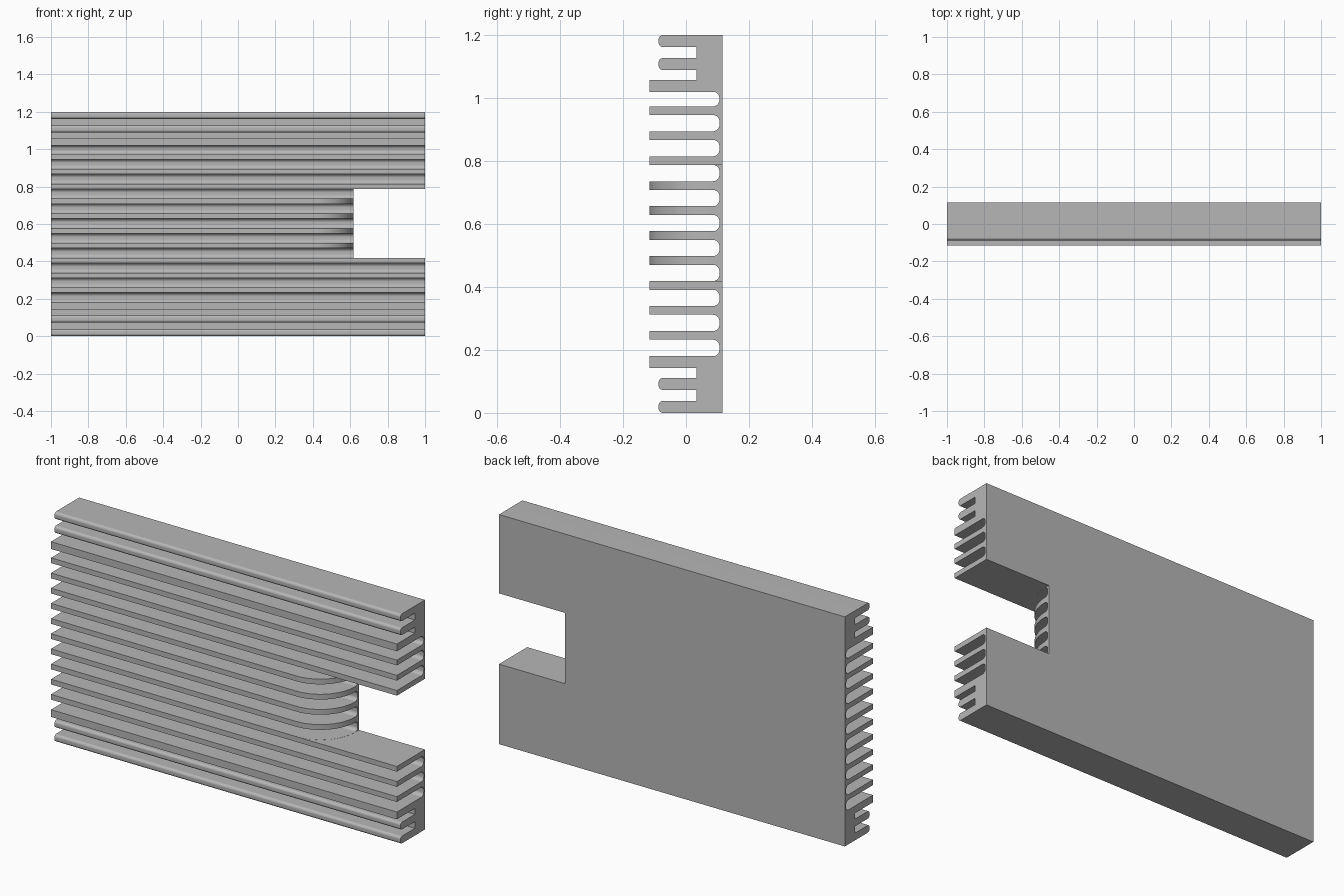
import bpy, bmesh, math
from mathutils import Vector

cube = bpy.data.objects.get("Cube")
if cube:
    bpy.data.objects.remove(cube, do_unlink=True)

HEIGHT, FRONT, BACK = 1.2, -0.116, 0.116
SHORT_TIP, SHORT_FLOOR, SLOT_FLOOR = -0.087, 0.033, 0.106
PITCH, THICK, FIRST, COUNT = 0.0793, 0.0275, 0.2462, 10
NOTCH_X, NOTCH_R = 0.618, 0.2

metal = bpy.data.materials.new("bare grey metal")
metal.use_nodes = True
grey = (0.47, 0.47, 0.47, 1)
metal.diffuse_color = grey
metal.node_tree.nodes["Principled BSDF"].inputs["Base Color"].default_value = grey


def rounded(corners, steps=8):
    """Outline from (u, v, radius) corners, each right angle filleted."""
    out = []
    for i, (u, v, r) in enumerate(corners):
        p = Vector((u, v))
        if r == 0:
            out.append(p)
            continue
        a = (Vector(corners[i - 1][:2]) - p).normalized() * r
        b = (Vector(corners[(i + 1) % len(corners)][:2]) - p).normalized() * r
        for k in range(steps + 1):
            t = math.pi / 2 * k / steps
            out.append(p + a * (1 - math.sin(t)) + b * (1 - math.cos(t)))
    return out


def prism(name, points, offset):
    """Solid made by sweeping a closed 3D outline along an offset."""
    bm = bmesh.new()
    face = bm.faces.new([bm.verts.new(p) for p in points])
    moved = bmesh.ops.extrude_face_region(bm, geom=[face])["geom"]
    bmesh.ops.translate(bm, vec=offset,
                        verts=[g for g in moved if isinstance(g, bmesh.types.BMVert)])
    bmesh.ops.recalc_face_normals(bm, faces=bm.faces)
    mesh = bpy.data.meshes.new(name)
    bm.to_mesh(mesh)
    bm.free()
    mesh.materials.append(metal)
    obj = bpy.data.objects.new(name, mesh)
    bpy.context.collection.objects.link(obj)
    return obj


# Fins as (bottom, top, tip, tip radius, floor of slot above, slot radius)
fins = [(0, 0.038, SHORT_TIP, 0.014, SHORT_FLOOR, 0),
        (0.073, 0.111, SHORT_TIP, 0.014, SHORT_FLOOR, 0),
        (0.142, 0.18, FRONT, 0, SLOT_FLOOR, 0.02)]
for i in range(COUNT):
    z = FIRST + i * PITCH
    fins.append((z - THICK / 2, z + THICK / 2, FRONT, 0, SLOT_FLOOR, 0.02))
fins += [(HEIGHT - 0.18, HEIGHT - 0.142, FRONT, 0, SHORT_FLOOR, 0),
         (HEIGHT - 0.111, HEIGHT - 0.073, SHORT_TIP, 0.014, SHORT_FLOOR, 0),
         (HEIGHT - 0.038, HEIGHT, SHORT_TIP, 0.014, BACK, 0)]

# Comb-shaped cross-section in (y, z)
section = [(BACK, 0, 0)]
for i, (low, high, tip, tip_r, floor, floor_r) in enumerate(fins):
    section += [(tip, low, tip_r), (tip, high, tip_r)]
    if i < len(fins) - 1:
        section += [(floor, high, floor_r), (floor, fins[i + 1][0], floor_r)]
section.append((BACK, HEIGHT, 0))
sink = prism("finned_heat_sink", [(-1, p.x, p.y) for p in rounded(section)], (2, 0, 0))

# Side notch with the neighbouring fin ends rounded off
low = fins[5][1] - 0.0004
high = fins[10][0] + 0.0004
outline = rounded([(1.2, 0.3, 0), (NOTCH_X, 0.3, 0), (NOTCH_X, FRONT, NOTCH_R),
                   (NOTCH_X - NOTCH_R - 0.1, FRONT, 0),
                   (NOTCH_X - NOTCH_R - 0.1, -0.3, 0), (1.2, -0.3, 0)], 20)
# Lift the tangent run just clear of the fin tips
points = [(p.x, p.y - (0.001 if abs(p.y - FRONT) < 0.0005 else 0), low) for p in outline]
cutter = prism("notch_cutter", points, (0, 0, high - low))
cutter.hide_render = True

cut = sink.modifiers.new("notch", 'BOOLEAN')
cut.operation = 'DIFFERENCE'
cut.solver = 'EXACT'
cut.object = cutter
bpy.ops.object.select_all(action='DESELECT')
sink.select_set(True)
bpy.context.view_layer.objects.active = sink
bpy.ops.object.modifier_apply(modifier=cut.name)
bpy.data.objects.remove(cutter, do_unlink=True)

# Smooth fillets, crisp edges
bpy.ops.object.shade_smooth_by_angle(angle=math.radians(30))
weighted = sink.modifiers.new("weighted normals", 'WEIGHTED_NORMAL')
weighted.keep_sharp = True
